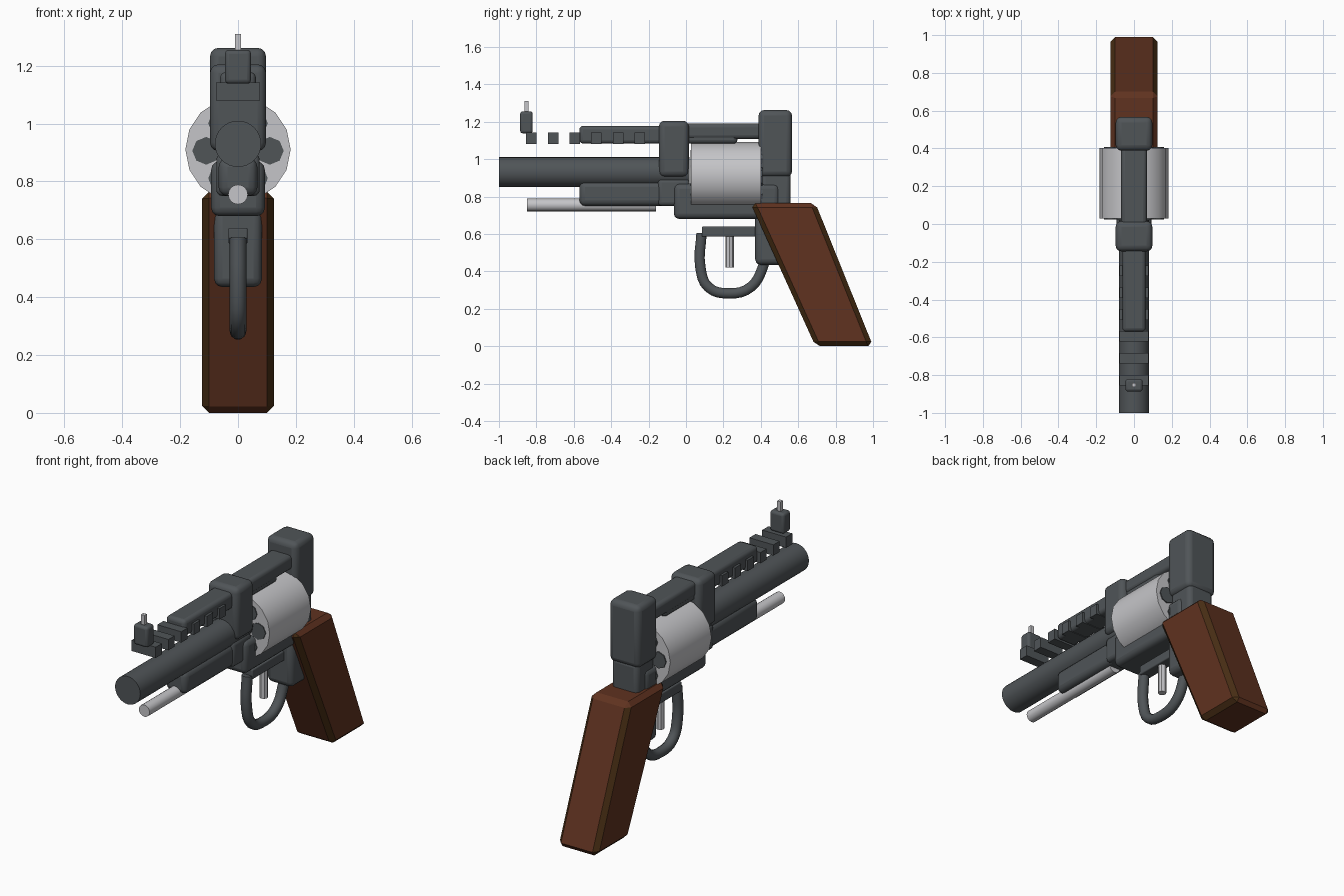
import bpy
import bmesh
import math
from mathutils import Matrix, Vector

if "Cube" in bpy.data.objects:
    bpy.data.objects.remove(bpy.data.objects["Cube"])


def material(name, r, g, b):
    m = bpy.data.materials.new(name)
    m.use_nodes = True
    m.diffuse_color = (r, g, b, 1)
    m.node_tree.nodes["Principled BSDF"].inputs["Base Color"].default_value = (r, g, b, 1)
    return m


gunmetal = material("gunmetal", 0.08, 0.09, 0.097)
steel = material("light steel", 0.56, 0.56, 0.58)
wood = material("reddish wood", 0.115, 0.032, 0.014)
edge_wood = material("dark wood edge", 0.065, 0.027, 0.007)


def finish(name, bm, mats, bevel=0.0, segments=3, smooth=True):
    bmesh.ops.recalc_face_normals(bm, faces=bm.faces)
    mesh = bpy.data.meshes.new(name)
    bm.to_mesh(mesh)
    bm.free()
    obj = bpy.data.objects.new(name, mesh)
    bpy.context.collection.objects.link(obj)
    for m in mats:
        mesh.materials.append(m)
    if bevel:
        mod = obj.modifiers.new("Rounded edges", "BEVEL")
        mod.width, mod.segments = bevel, segments
    bpy.ops.object.select_all(action="DESELECT")
    obj.select_set(True)
    bpy.context.view_layer.objects.active = obj
    if smooth:
        bpy.ops.object.shade_smooth_by_angle(angle=math.radians(35))
    return obj


def box(name, half, y0, y1, z0, z1, mat=gunmetal, bevel=0.0):
    """Box centred on x, given its half width and y and z ranges."""
    bm = bmesh.new()
    bmesh.ops.create_cube(bm, size=1, matrix=Matrix.LocRotScale(
        Vector((0, (y0 + y1) / 2, (z0 + z1) / 2)), None, Vector((2 * half, y1 - y0, z1 - z0))))
    return finish(name, bm, [mat], bevel, smooth=bevel > 0)


def rod(name, x, z, r, y0, y1, mat, sides):
    """Cylinder running along y."""
    bm = bmesh.new()
    bmesh.ops.create_cone(bm, cap_ends=True, segments=sides, radius1=r, radius2=r, depth=y1 - y0,
                          matrix=Matrix.Translation((x, (y0 + y1) / 2, z))
                          @ Matrix.Rotation(math.pi / 2, 4, "X") @ Matrix.Rotation(math.pi / 2, 4, "Z"))
    return finish(name, bm, [mat], smooth=sides > 8)


# Barrel group
rod("barrel", 0, 0.93, 0.08, -1, 0.02, gunmetal, 32)
rod("ejector_rod", 0, 0.755, 0.034, -0.85, -0.16, steel, 16)
box("barrel_underlug", 0.067, -0.57, 0.02, 0.75, 0.88, bevel=0.03)
box("crane", 0.075, -0.15, 0.02, 0.75, 0.895, bevel=0.02)

# Frame
box("lower_frame", 0.093, -0.065, 0.5, 0.68, 0.87, bevel=0.03)
box("rear_frame", 0.083, 0.4, 0.56, 0.68, 0.93, bevel=0.025)
box("front_frame_block", 0.097, -0.145, 0.015, 0.905, 1.205, bevel=0.03)
box("rear_frame_block", 0.097, 0.388, 0.567, 0.905, 1.262, bevel=0.03)
box("grip_mount", 0.083, 0.37, 0.56, 0.435, 0.72, bevel=0.03)
box("top_strap", 0.068, -0.03, 0.42, 1.108, 1.19, bevel=0.02)

# Sight rail
box("rail_rib", 0.062, -0.57, 0.275, 1.083, 1.178, bevel=0.02)
for i in range(6):
    y = -0.855 + i * 0.116
    box(f"rail_tooth_{i + 1}", 0.076, y, y + 0.056, 1.08, 1.142)
box("front_sight", 0.045, -0.887, -0.82, 1.138, 1.255, bevel=0.014)
box("front_sight_pin", 0.011, -0.863, -0.842, 1.24, 1.31, steel)

# Revolving cylinder with six chambers
rod("revolving_cylinder", 0, 0.91, 0.182, 0.028, 0.402, steel, 16)
for i in range(6):
    a = i * math.tau / 6
    rod(f"chamber_{i + 1}", 0.11 * math.cos(a), 0.906 + 0.11 * math.sin(a), 0.048,
        0.023, 0.408, gunmetal, 8)

# Trigger and guard
box("guard_bar", 0.033, 0.085, 0.4, 0.585, 0.64, bevel=0.006)
bm = bmesh.new()
bmesh.ops.create_cone(bm, cap_ends=True, segments=8, radius1=0.023, radius2=0.023, depth=0.18,
                      matrix=Matrix.Translation((0, 0.233, 0.51)))
finish("trigger", bm, [steel], smooth=False)

curve = bpy.data.curves.new("trigger_guard", "CURVE")
curve.dimensions = "3D"
curve.bevel_depth = 0.029
curve.bevel_resolution = 3
curve.use_fill_caps = True
curve.resolution_u = 4
path = [(0.083, 0.605), (0.077, 0.42), (0.12, 0.315), (0.235, 0.282), (0.345, 0.315), (0.41, 0.42), (0.425, 0.5)]
spline = curve.splines.new("BEZIER")
spline.bezier_points.add(len(path) - 1)
for point, (y, z) in zip(spline.bezier_points, path):
    point.co = (0, y, z)
    point.handle_left_type = point.handle_right_type = "AUTO"
curve.materials.append(gunmetal)
guard = bpy.data.objects.new("trigger_guard", curve)
bpy.context.collection.objects.link(guard)

# Slanted wooden grip with chamfered edges
bm = bmesh.new()
profile = [(0.345, 0.765), (0.692, 0.765), (1.0, 0.0), (0.692, 0.0)]
face = bm.faces.new([bm.verts.new((-0.125, y, z)) for y, z in profile])
side = bmesh.ops.extrude_face_region(bm, geom=[face])
bmesh.ops.translate(bm, vec=(0.25, 0, 0), verts=[v for v in side["geom"] if isinstance(v, bmesh.types.BMVert)])
bmesh.ops.recalc_face_normals(bm, faces=bm.faces)
bevelled = bmesh.ops.bevel(bm, geom=bm.edges[:], offset=0.025, segments=1, affect="EDGES", profile=0.5)
bm.normal_update()
for f in bevelled["faces"]:
    # Only the long and lower chamfers are darker
    f.material_index = int(abs(f.normal.x) > 0.3 and f.normal.z < 0.6)
finish("grip", bm, [wood, edge_wood], smooth=False)
